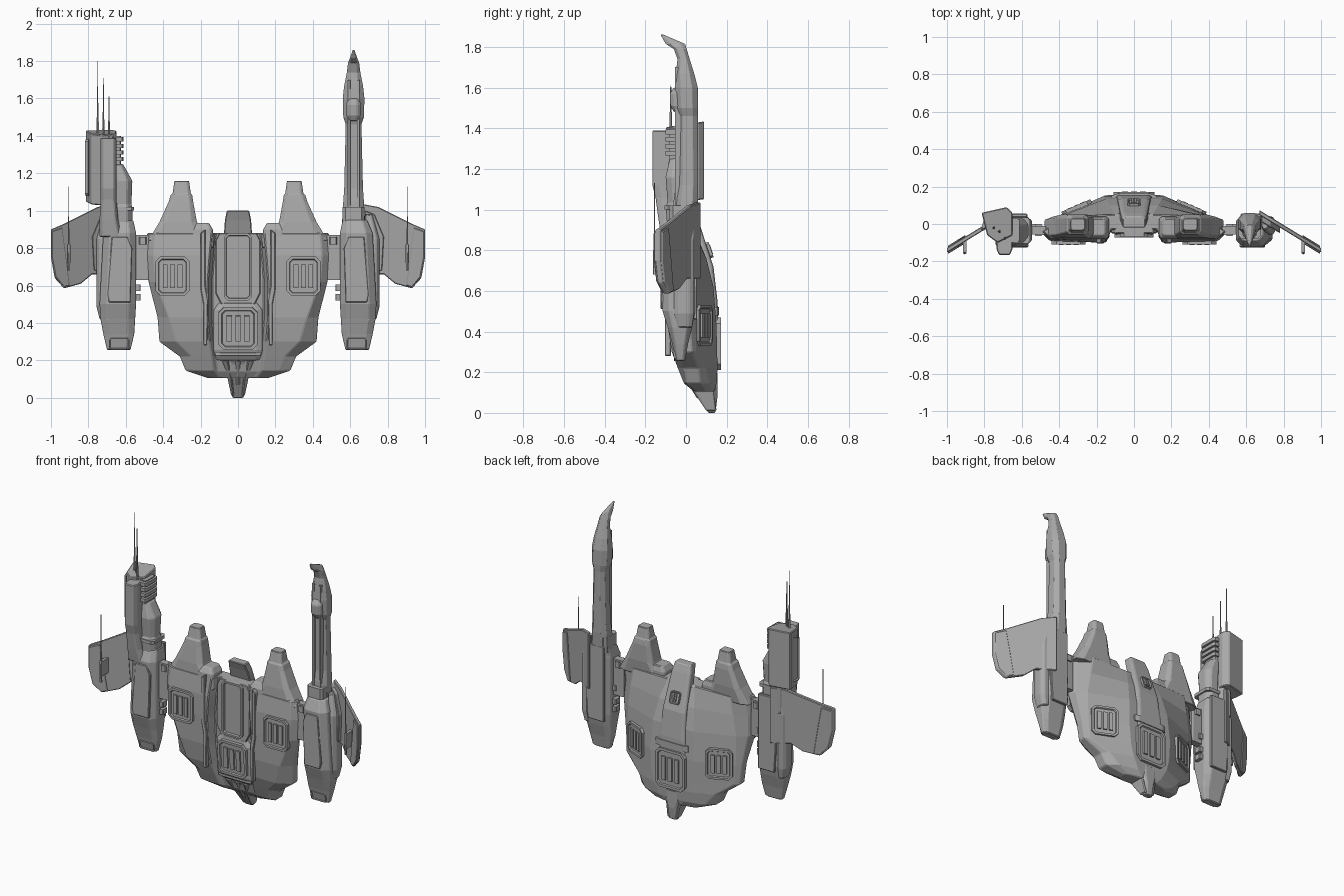
import bpy, bmesh
from mathutils import Vector, Matrix

cube = bpy.data.objects.get("Cube")
if cube:
    bpy.data.objects.remove(cube, do_unlink=True)

grey = bpy.data.materials.new("hull_grey")
grey.use_nodes = True
grey.diffuse_color = (0.4, 0.4, 0.4, 1)
grey.node_tree.nodes["Principled BSDF"].inputs["Base Color"].default_value = grey.diffuse_color


def finish(name, bm, mirror=False, bevel=0.0):
    bmesh.ops.recalc_face_normals(bm, faces=bm.faces)
    mesh = bpy.data.meshes.new(name)
    bm.to_mesh(mesh)
    bm.free()
    mesh.materials.append(grey)
    obj = bpy.data.objects.new(name, mesh)
    bpy.context.collection.objects.link(obj)
    if bevel:
        mod = obj.modifiers.new("Bevel", "BEVEL")
        mod.width, mod.segments = bevel, 1
        mod.limit_method, mod.angle_limit = "ANGLE", 0.5
    if mirror:
        obj.modifiers.new("Mirror", "MIRROR").use_mirror_merge = False
    return obj


def loft(name, rings, mirror=False, bevel=0.005):
    """Skin a stack of equal rings and cap both ends."""
    bm = bmesh.new()
    rows = [[bm.verts.new(p) for p in ring] for ring in rings]
    count = len(rows[0])
    for low, high in zip(rows, rows[1:]):
        for i in range(count):
            j = (i + 1) % count
            bm.faces.new((low[i], low[j], high[j], high[i]))
    bm.faces.new(rows[0])
    bm.faces.new(rows[-1])
    return finish(name, bm, mirror, bevel)


def octo(z, x0, x1, y0, y1, cut=0.25):
    """Ring with chamfered corners around a rectangle."""
    a, b = (x1 - x0) * cut, (y1 - y0) * cut
    return [(x0 + a, y0, z), (x1 - a, y0, z), (x1, y0 + b, z), (x1, y1 - b, z),
            (x1 - a, y1, z), (x0 + a, y1, z), (x0, y1 - b, z), (x0, y0 + b, z)]


def tower_of(name, sections, mirror=False, cut=0.25, bevel=0.005):
    return loft(name, [octo(*s, cut) for s in sections], mirror, bevel)


def box(name, x0, x1, y0, y1, z0, z1, mirror=False):
    return tower_of(name, [(z0, x0, x1, y0, y1), (z1, x0, x1, y0, y1)], mirror, 0.12, 0)


def sheet(name, outline, surface, thick, mirror=True, bevel=0.004):
    """Outline in x and z, laid on a surface y(x), with a thickness."""
    return loft(name, [[(x, surface(x) + t, z) for x, z in outline] for t in (0, thick)],
                mirror, bevel)


def panel(name, centre, normal, width, height, depth=0.018, sink=0.008, bars=0, mirror=False):
    """Raised hatch with cut corners, an inset floor and upright bars."""
    n = Vector(normal).normalized()
    up = (Vector((0, 0, 1)) - n * n.z).normalized()
    frame = Matrix((up.cross(n), up, n)).transposed().to_4x4()
    frame.translation = centre
    w, h = width / 2, height / 2
    c = min(w, h) * 0.28
    corners = [(-w + c, -h), (w - c, -h), (w, -h + c), (w, h - c),
               (w - c, h), (-w + c, h), (-w, h - c), (-w, -h + c)]
    bm = bmesh.new()
    bottom = [bm.verts.new((x, y, -depth)) for x, y in corners]
    top = [bm.verts.new((x, y, depth)) for x, y in corners]
    for i in range(8):
        j = (i + 1) % 8
        bm.faces.new((bottom[i], bottom[j], top[j], top[i]))
    bm.faces.new(bottom[::-1])
    lid = bm.faces.new(top)
    bm.normal_update()
    bmesh.ops.inset_region(bm, faces=[lid], thickness=min(w, h) * 0.17)
    bmesh.ops.inset_region(bm, faces=[lid], thickness=0.005, depth=-sink)
    bmesh.ops.recalc_face_normals(bm, faces=bm.faces)
    for k in range(bars):
        x = (k - (bars - 1) / 2) * width * 0.22
        size = Matrix.Diagonal((width * 0.14, height * 0.6, 0.016, 1))
        bmesh.ops.create_cube(bm, size=1, matrix=Matrix.Translation((x, 0, depth - 0.006)) @ size)
    bm.transform(frame)
    return finish(name, bm, mirror)


def antenna(name, x, y, z0, z1, radius=0.008, mirror=False):
    bm = bmesh.new()
    for r, low, high in ((radius, z0, z0 + (z1 - z0) * 0.45), (radius * 0.5, z0, z1)):
        bmesh.ops.create_cone(bm, cap_ends=True, segments=6, radius1=r, radius2=r * 0.6,
                              depth=high - low, matrix=Matrix.Translation((x, y, (low + high) / 2)))
    return finish(name, bm, mirror)


# Main hull: half sections from back centre round the edge to the front channel
hull = [
    (0.105, (.05, .14), (.14, .12), (.16, .10), (.16, .06), (.13, .04), (.1, .04), (.08, .04)),
    (0.145, (.09, .15), (.22, .12), (.28, .07), (.28, 0), (.22, -.01), (.13, -.01), (.11, .01)),
    (0.22, (.13, .155), (.28, .1), (.31, .06), (.31, -.01), (.25, -.04), (.14, -.04), (.12, -.01)),
    (0.3, (.15, .153), (.39, .05), (.42, .03), (.42, -.02), (.33, -.07), (.15, -.07), (.13, -.02)),
    (0.43, (.16, .15), (.4, .047), (.43, .02), (.43, -.03), (.37, -.09), (.16, -.09), (.14, -.03)),
    (0.62, (.15, .135), (.4, .04), (.46, 0), (.48, -.05), (.44, -.09), (.16, -.1), (.14, -.04)),
    (0.76, (.13, .1), (.38, .045), (.45, -.01), (.49, -.05), (.45, -.09), (.15, -.1), (.13, -.04)),
    (0.88, (.1, .05), (.36, .045), (.43, 0), (.49, -.04), (.44, -.08), (.14, -.08), (.12, -.03)),
]
loft("main_hull", [[(x, y, z) for x, y in half] + [(-x, y, z) for x, y in half[::-1]]
                   for z, *half in hull])

# Shoulder lugs and the steps beside them
tower_of("shoulder_lug", [(.84, .16, .48, -.08, .04), (.94, .22, .42, -.075, .05),
                          (1.05, .24, .37, -.06, .05), (1.085, .245, .36, -.055, .045),
                          (1.09, .252, .35, -.048, .04), (1.16, .262, .34, -.035, .03)], True, 0.15)
tower_of("shoulder_step", [(.8, .13, .26, -.085, .04), (.9, .135, .25, -.08, .04),
                           (.935, .155, .23, -.06, .03)], True, 0.12)
sheet("nacelle_rim", [(.165, .28), (.185, .28), (.185, .5), (.2, .58), (.2, .88), (.175, .9),
                      (.175, .6), (.16, .52)], lambda x: -.104, .03)

# Dorsal spine leaning forward to its top
loft("dorsal_spine", [[(-w, back - .06, z), (-w, back - .01, z), (-w * .8, back, z),
                       (w * .8, back, z), (w, back - .01, z), (w, back - .06, z)]
                      for z, w, back in ((.44, .1, .16), (.55, .095, .155), (.72, .085, .135),
                                         (.95, .07, .06), (1.0, .06, .04))])
panel("spine_vent", (0, .112, .8), (0, 1, .33), .07, .08, .012, bars=2)
box("spine_collar", -.12, .12, .08, .162, .48, .52)

# Central front unit with a long recess, and the lower hatch
sheet("centre_frame", [(-.09, .5), (.09, .5), (.12, .56), (.12, .84), (.1, .88), (-.1, .88),
                       (-.12, .84), (-.12, .56)], lambda x: -.05, .06, False)
panel("centre_recess", (0, -.05, .7), (0, -1, 0), .15, .36, .016, .026)
box("centre_back", -.1, .1, -.04, .06, .5, .87)
tower_of("chin_block", [(.2, -.12, .12, -.01, .06), (.25, -.13, .13, -.045, .06),
                        (.47, -.13, .13, -.055, .06), (.51, -.1, .1, -.05, .06)], False, 0.12)
panel("chin_hatch", (0, -.052, .37), (0, -1, -.06), .21, .23, .014, bars=3)
box("chin_ledge", -.12, .12, -.04, .02, .225, .24)

# Hatches on nacelles, flanks and back
panel("nacelle_hatch", (.35, -.095, .65), (0, -1, 0), .18, .21, .014, bars=3, mirror=True)
panel("flank_hatch", (.305, .086, .43), (.4, .92, 0), .17, .2, .014, bars=3, mirror=True)
panel("rear_hatch", (0, .153, .34), (0, 1, 0), .22, .26, .018, bars=3)

# Nose with two side fins
tower_of("nose", [(0, -.03, .03, .11, .145), (.08, -.04, .04, .06, .155),
                  (.13, -.06, .06, .03, .155), (.2, -.06, .06, -.01, .155)], False, 0.2)
tower_of("nose_fin", [(.01, .02, .036, .1, .15), (.1, .03, .055, .04, .14),
                      (.2, .05, .085, -.025, .1)], True, 0.15)
tower_of("nose_keel", [(.07, -.012, .012, .055, .1), (.2, -.014, .014, -.025, .05)])

# Links between hull and side pods
box("pod_link", .47, .56, -.055, -.01, .63, .87, True)
box("pod_link_rib", .49, .53, -.065, 0, .82, .86, True)
for z in (.52, .57, .66):
    box("pod_tooth", .52, .56, -.05, 0, z, z + .035, True)

# Side pods
tower_of("side_pod", [(.255, .575, .7, -.05, -.005), (.34, .555, .72, -.068, .01),
                      (.42, .55, .735, -.09, .03), (.5, .545, .74, -.115, .045),
                      (.88, .545, .72, -.12, .05), (.95, .56, .69, -.09, .05)], True, 0.2)
panel("pod_nozzle", (.635, -.052, .29), (0, -1, -.22), .11, .06, .01, mirror=True)
tower_of("pod_flank", [(.42, .69, .74, -.05, .03), (.49, .69, .757, -.06, .04),
                       (.85, .69, .757, -.06, .04), (.98, .68, .72, -.03, .045)], True)
sheet("pod_front_plate", [(.575, .51), (.69, .51), (.7, .55), (.675, .86), (.59, .86),
                          (.565, .8)], lambda x: -.125, .02)
sheet("pod_back_plate", [(.57, .46), (.69, .46), (.7, .6), (.7, .96), (.57, .96)],
      lambda x: .035, .02)


# Swept wings with a tip rim and an antenna
def wing_slope(x):
    return .042 - (x - .68) * .61


wing = [(.67, .66), (.78, .66), (.84, .61), (.93, .585), (.98, .64), (1, .75), (1, .9),
        (.93, .93), (.75, 1.02), (.67, 1.035)]
sheet("wing", wing, wing_slope, .026)
sheet("wing_tip_rim", [(.9, .6), (.93, .59), (.975, .645), (.995, .75), (.995, .89), (.94, .91),
                       (.92, .76)], lambda x: wing_slope(x) - .01, .044)
sheet("wing_root_fairing", [(.68, .68), (.77, .68), (.78, .86), (.73, .98), (.68, 1.0)],
      lambda x: wing_slope(x) - .03, .04)
antenna("wing_antenna", .905, -.155, .68, 1.13, .008, True)
box("antenna_mount", .895, .915, -.16, -.08, .72, .82, True)

# Tall hooked spire on the left pod
tower_of("spire", [(z, .618 - w, .618 + w, y0, y1) for z, w, y0, y1 in (
    (.88, .065, -.06, .05), (1.05, .055, -.05, .06), (1.12, .05, -.04, .06),
    (1.46, .042, -.038, .058), (1.5, .055, -.05, .06), (1.6, .058, -.055, .058),
    (1.67, .05, -.05, .04), (1.74, .036, -.042, .018), (1.79, .03, -.06, .003),
    (1.815, .02, -.1, -.005), (1.86, .004, -.125, -.11))])
tower_of("spire_muzzle", [(1.48, .59, .646, -.06, 0), (1.51, .58, .656, -.077, 0),
                          (1.57, .58, .656, -.08, 0), (1.6, .59, .646, -.06, 0)])
for x in (.585, .635):
    box("spire_rail", x, x + .016, -.055, 0, 1.0, 1.7)
box("spire_base", .56, .675, -.08, .05, .92, 1.02)

# Sensor tower on the right pod: rear slab, forward column and tank
plan = [(-.815, .06), (-.68, .09), (-.65, .06), (-.65, -.06), (-.73, -.1), (-.785, -.06)]
loft("sensor_tower", [[(x, y, 1.04 + y * .12) for x, y in plan],
                      [(x, y, 1.42 + y * .15) for x, y in plan]])
tower_of("tower_column", [(.86, -.74, -.62, -.12, .05), (.95, -.74, -.64, -.135, .05),
                          (1.06, -.735, -.65, -.15, .05), (1.12, -.735, -.65, -.165, .04),
                          (1.39, -.735, -.65, -.165, .04)], False, 0.15)
panel("tower_side_plate", (-.8, .005, 1.23), (-1, .25, 0), .08, .3, .008)
tower_of("tower_tank", [(.88, -.67, -.565, -.09, .03), (1.02, -.67, -.565, -.1, .03),
                        (1.03, -.67, -.57, -.09, .02), (1.16, -.67, -.565, -.1, .03),
                        (1.25, -.67, -.615, -.08, .02)])
box("tank_band", -.67, -.555, -.105, .035, 1.0, 1.02)
box("rib_core", -.67, -.625, -.08, .02, 1.22, 1.4)
for k in range(4):
    box("tower_rib", -.67, -.612, -.1, .03, 1.265 + k * .035, 1.288 + k * .035)
for x, y, top in ((-.75, -.02, 1.8), (-.72, -.04, 1.71), (-.69, -.075, 1.61)):
    antenna("tower_antenna", x, y, 1.38, top)
